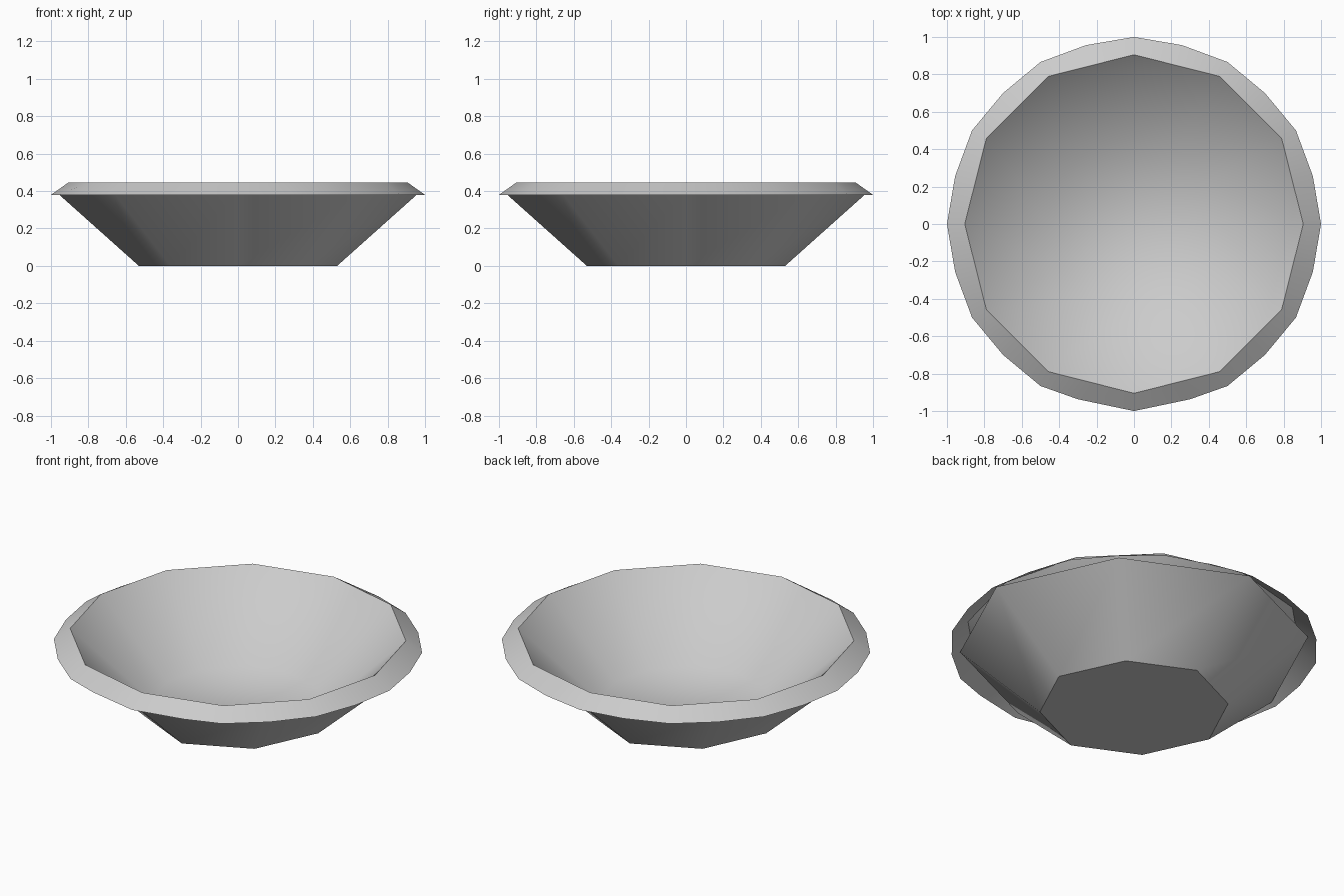
import bpy
import bmesh
from math import sin, cos, tau

cube = bpy.data.objects.get("Cube")
if cube:
    bpy.data.objects.remove(cube, do_unlink=True)

grey = bpy.data.materials.new("light grey")
grey.use_nodes = True
COLOUR = (0.6, 0.6, 0.6, 1)
grey.diffuse_color = COLOUR
grey.node_tree.nodes["Principled BSDF"].inputs["Base Color"].default_value = COLOUR
TOP = 0.447


def ring(bm, sides, radii, z):
    # The radii repeat in turn around the ring
    verts = []
    for i in range(sides):
        a, r = tau * i / sides, radii[i % len(radii)]
        verts.append(bm.verts.new((r * sin(a), r * cos(a), z)))
    return verts


def bridge(bm, low, high):
    # Low to high, with the face pointing away from the axis
    n = len(low)
    for i in range(n):
        j = (i + 1) % n
        bm.faces.new((low[j], low[i], high[i], high[j]))


def finish(bm, name, angle):
    mesh = bpy.data.meshes.new(name)
    bm.to_mesh(mesh)
    bm.free()
    mesh.materials.append(grey)
    obj = bpy.data.objects.new(name, mesh)
    bpy.context.collection.objects.link(obj)
    bpy.ops.object.select_all(action='DESELECT')
    obj.select_set(True)
    bpy.context.view_layer.objects.active = obj
    bpy.ops.object.shade_smooth_by_angle(angle=angle)


# Outer wall: eight-sided flare with a flat foot
bm = bmesh.new()
foot = ring(bm, 8, (0.53, 0.511), 0)
bridge(bm, foot, ring(bm, 8, (0.972, 0.945), 0.395))
bm.faces.new(foot)
finish(bm, "outer_wall", 0.63)

# Rim: sloping lip, open below, whose inner edge is a twelve-sided outline
MOUTH = (0.905, 0.912, 0.912)
bm = bmesh.new()
outer = ring(bm, 24, (1, 0.99), 0.38)
inner = ring(bm, 24, [r for r in MOUTH for _ in range(2)], TOP)
for i in range(1, 24, 2):
    inner[i].co = (inner[i - 1].co + inner[(i + 1) % 24].co) / 2
for i, side in ((11, 1), (13, -1)):
    outer[i].co = (side * 0.3, -0.937, 0.38)
bridge(bm, outer, inner)
finish(bm, "rim", 0.63)

# Inner bowl: twelve-sided straight wall blending into a flat floor
bm = bmesh.new()
mouth = ring(bm, 12, MOUTH, TOP)
floor = ring(bm, 12, (0.47,), 0.04)
bridge(bm, mouth, floor)
bm.faces.new(list(reversed(floor)))
finish(bm, "inner_bowl", 1.0)
